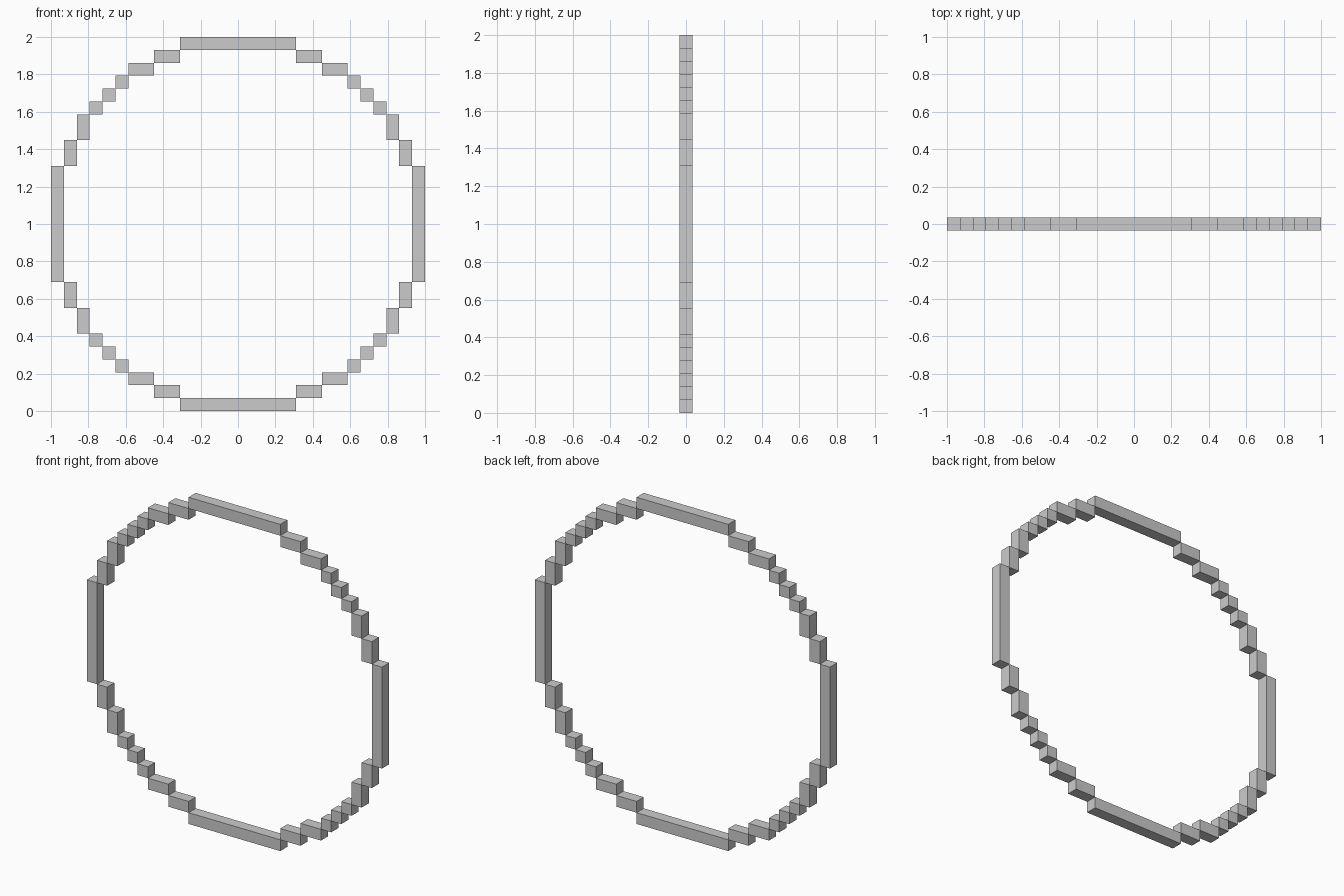
import bpy

if "Cube" in bpy.data.objects:
    bpy.data.objects.remove(bpy.data.objects["Cube"])

U = 2 / 29  # one block; the ring is 29 blocks across


def block(name, x, z, w, h):
    """Box centred at (x, z) blocks from the ring centre, w by h blocks, one deep."""
    bpy.ops.mesh.primitive_cube_add(size=1, location=(x * U, 0, 1 + z * U))
    ob = bpy.context.object
    ob.name = name
    ob.scale = (w * U, U, h * U)
    bpy.ops.object.transform_apply(location=False, rotation=False, scale=True)


# Long straight bars at the four extremes
for s, vert, horiz in ((1, "top_bar", "right_bar"), (-1, "bottom_bar", "left_bar")):
    block(vert, 0, 14 * s, 9, 1)
    block(horiz, 14 * s, 0, 1, 9)

# Stepped arcs: (width, height) of each step from the top bar to the side bar
steps = [(2, 1), (2, 1), (1, 1), (1, 1), (1, 1), (1, 2), (1, 2)]
for sx, side in ((1, "right"), (-1, "left")):
    for sz, level in ((1, "upper"), (-1, "lower")):
        x, z = 4.5, 13.5
        for i, (w, h) in enumerate(steps, 1):
            block(f"{level}_{side}_step_{i}", sx * (x + w / 2), sz * (z - h / 2), w, h)
            x += w
            z -= h
